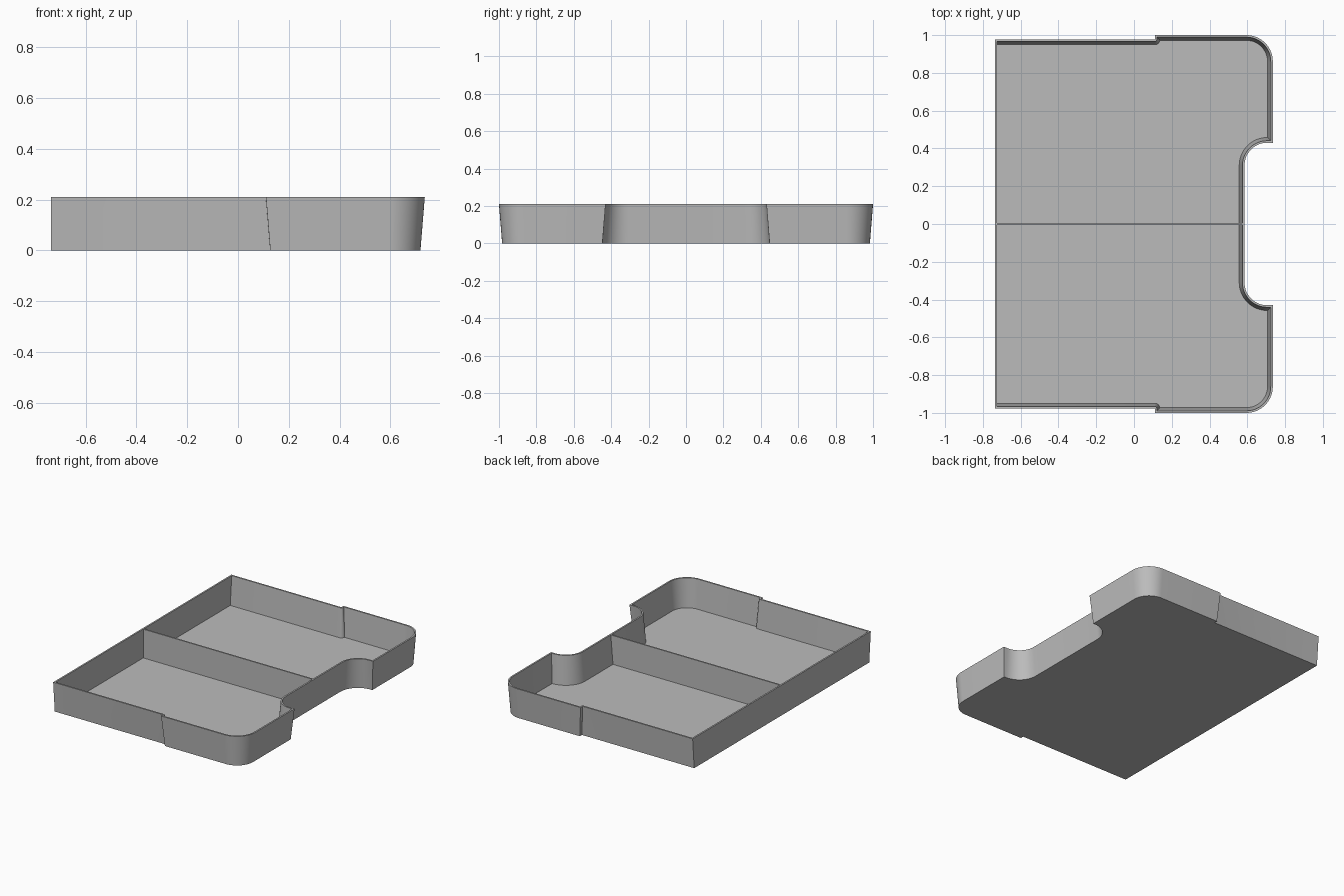
import bpy, bmesh, math

cube = bpy.data.objects.get("Cube")
if cube:
    bpy.data.objects.remove(cube, do_unlink=True)

HEIGHT, FLOOR = 0.21, 0.01
BACK, FRONT, SIDE, STEP_X, STEP_Y = -0.735, 0.735, 1.0, 0.11, 0.977
CORNER_R, NOTCH_R, NOTCH_X, NOTCH_Y = 0.14, 0.12, 0.585, 0.43
WALL, DRAFT = 0.011, 0.017

grey = bpy.data.materials.new("plain_grey")
grey.use_nodes = True
grey.diffuse_color = (0.5, 0.5, 0.5, 1)
grey.node_tree.nodes["Principled BSDF"].inputs["Base Color"].default_value = (0.5, 0.5, 0.5, 1)


def arc(cx, cy, r, start, end, n):
    angles = [start + (end - start) * i / n for i in range(n + 1)]
    return [(cx + r * math.cos(a), cy + r * math.sin(a)) for a in angles]


def outline(inset, back, step_r):
    """Closed tray outline, shrunk by inset, mirrored across the middle."""
    q = math.pi / 2
    cx, cy = STEP_X + inset - step_r, STEP_Y - inset + step_r
    # side wall and the small step outwards
    half = [(back, STEP_Y - inset)]
    stop = math.asin(min(0, (SIDE - inset - cy) / step_r))
    half += arc(cx, cy, step_r, -q, stop, 6)
    half.append((half[-1][0], SIDE - inset + 0.0001))
    # rounded outer corner
    half += arc(FRONT - CORNER_R, SIDE - CORNER_R, CORNER_R - inset, q, 0, 16)
    # finger notch
    half.append((FRONT - inset, NOTCH_Y + inset))
    half += arc(NOTCH_X + NOTCH_R, NOTCH_Y - NOTCH_R, NOTCH_R + inset, q, 2 * q, 16)
    return half + [(x, -y) for x, y in reversed(half)]


def finish(bm, name):
    bmesh.ops.recalc_face_normals(bm, faces=bm.faces)
    mesh = bpy.data.meshes.new(name)
    bm.to_mesh(mesh)
    bm.free()
    mesh.materials.append(grey)
    obj = bpy.data.objects.new(name, mesh)
    bpy.context.collection.objects.link(obj)
    bpy.ops.object.select_all(action="DESELECT")
    obj.select_set(True)
    bpy.context.view_layer.objects.active = obj
    bpy.ops.object.shade_smooth_by_angle(angle=math.radians(25))
    return obj


# Tray: drafted outer wall, rim, inner wall and floor
bm = bmesh.new()
levels = [
    (outline(DRAFT, BACK, 0.001), 0),
    (outline(0, BACK, 0.001), HEIGHT),
    (outline(WALL, BACK + WALL, WALL), HEIGHT),
    (outline(WALL + DRAFT, BACK + WALL, WALL + DRAFT), FLOOR),
]
rings = [[bm.verts.new((x, y, z)) for x, y in pts] for pts, z in levels]
for low, high in zip(rings, rings[1:]):
    for i in range(len(low)):
        j = (i + 1) % len(low)
        bm.faces.new((low[i], low[j], high[j], high[i]))
bm.faces.new(rings[0])
bm.faces.new(rings[-1])
finish(bm, "tray")

# Divider: thin wall along the middle, ends buried in the tray walls
bm = bmesh.new()
bmesh.ops.create_cube(bm, size=1)
for v in bm.verts:
    top = v.co.z > 0
    front_end = NOTCH_X - WALL / 2 - (0 if top else DRAFT)
    v.co.x = front_end if v.co.x > 0 else BACK + WALL / 2
    v.co.y *= 0.01
    v.co.z = HEIGHT - 0.0005 if top else FLOOR / 2
finish(bm, "divider")
